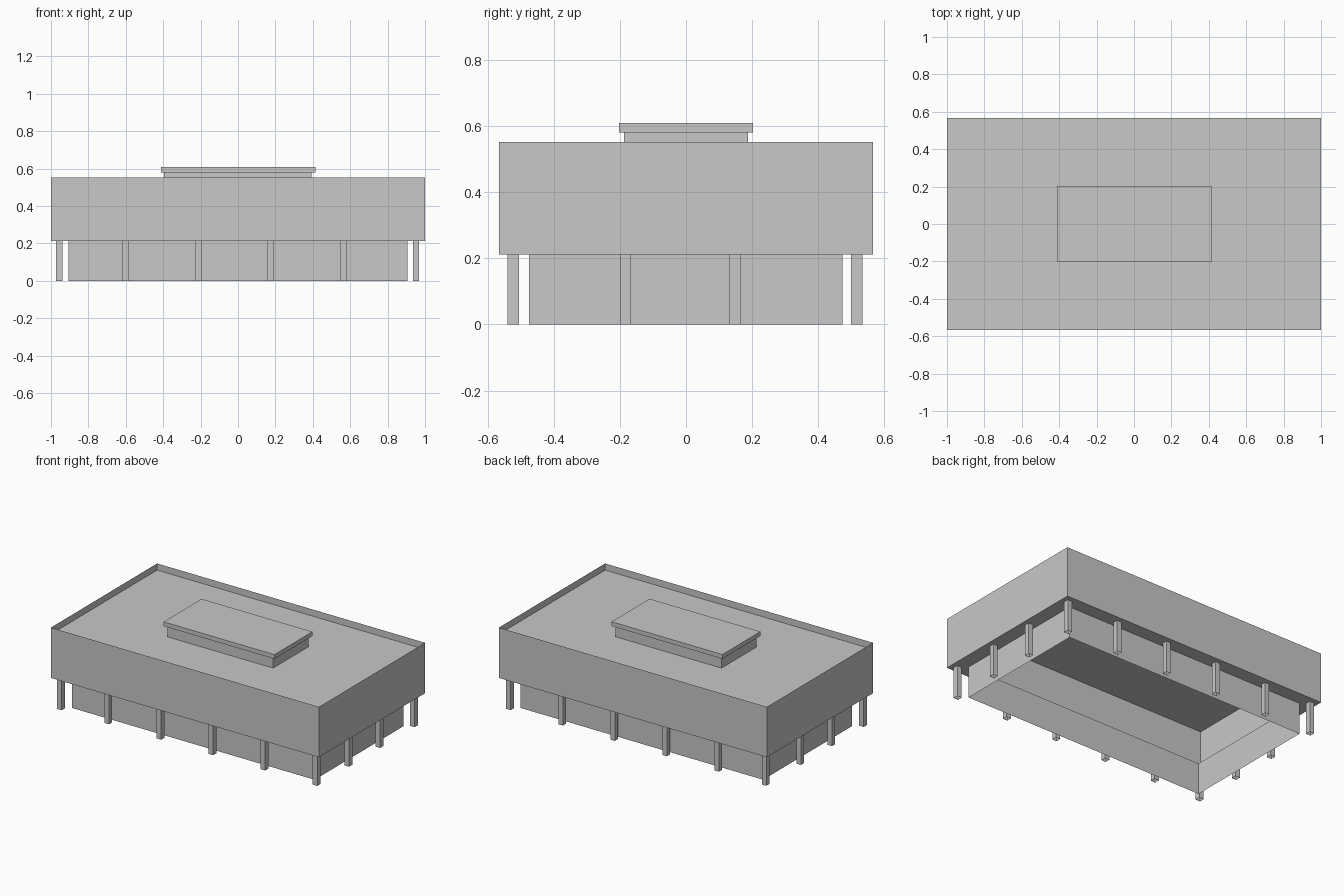
import bpy
import bmesh

cube = bpy.data.objects.get("Cube")
if cube:
    bpy.data.objects.remove(cube, do_unlink=True)

grey = bpy.data.materials.new("plain grey")
grey.use_nodes = True
colour = (0.58, 0.58, 0.58, 1)
grey.diffuse_color = colour
grey.node_tree.nodes["Principled BSDF"].inputs["Base Color"].default_value = colour


def finish(name, bm):
    mesh = bpy.data.meshes.new(name)
    bm.to_mesh(mesh)
    bm.free()
    mesh.materials.append(grey)
    obj = bpy.data.objects.new(name, mesh)
    bpy.context.collection.objects.link(obj)


def rectangle(bm, x, y, z):
    """Four corners of a level rectangle; x and y are (low, high) pairs."""
    return [bm.verts.new((px, py, z)) for px, py in
            ((x[0], y[0]), (x[1], y[0]), (x[1], y[1]), (x[0], y[1]))]


def bridge(bm, lower, upper):
    for i in range(4):
        j = (i + 1) % 4
        bm.faces.new((lower[i], lower[j], upper[j], upper[i]))


def block(name, x, y, z, lids=False):
    """Thin-walled box, open at both ends unless it has lids."""
    bm = bmesh.new()
    low, high = rectangle(bm, x, y, z[0]), rectangle(bm, x, y, z[1])
    bridge(bm, low, high)
    if lids:
        bm.faces.new(high)
        bm.faces.new(low[::-1])
    finish(name, bm)


EAVE, DECK, RIM = 0.212, 0.507, 0.552
WIDE, DEEP = (-1, 1), (-0.566, 0.566)
CORE_X, CORE_Y = (-0.907, 0.905), (-0.475, 0.473)

# Upper storey walls rise past the roof deck as a thin parapet
block("upper_walls", WIDE, DEEP, (EAVE, RIM))
bm = bmesh.new()
bm.faces.new(rectangle(bm, WIDE, DEEP, DECK))
finish("roof_deck", bm)

# Overhang underside: a ring around the recessed ground floor
bm = bmesh.new()
bridge(bm, rectangle(bm, CORE_X, CORE_Y, EAVE), rectangle(bm, WIDE, DEEP, EAVE))
finish("overhang_soffit", bm)

# Recessed ground floor, open into the hollow upper storey
block("ground_floor_walls", CORE_X, CORE_Y, (0, EAVE))

# Rooftop plant room and its overhanging cap
block("plant_room", (-0.396, 0.394), (-0.188, 0.187), (DECK, 0.58))
block("plant_room_cap", (-0.413, 0.414), (-0.203, 0.202), (0.58, 0.609), lids=True)

# Columns around the edge, hollow at the ends
columns_x = (-0.956, -0.602, -0.213, 0.175, 0.563, 0.952)
columns_y = (-0.522, -0.183, 0.148, 0.516)
half = 0.017
for i, cx in enumerate(columns_x):
    for j, cy in enumerate(columns_y):
        if i in (0, 5) or j in (0, 3):
            block(f"column_{i}_{j}", (cx - half, cx + half),
                  (cy - half, cy + half), (0, EAVE))
